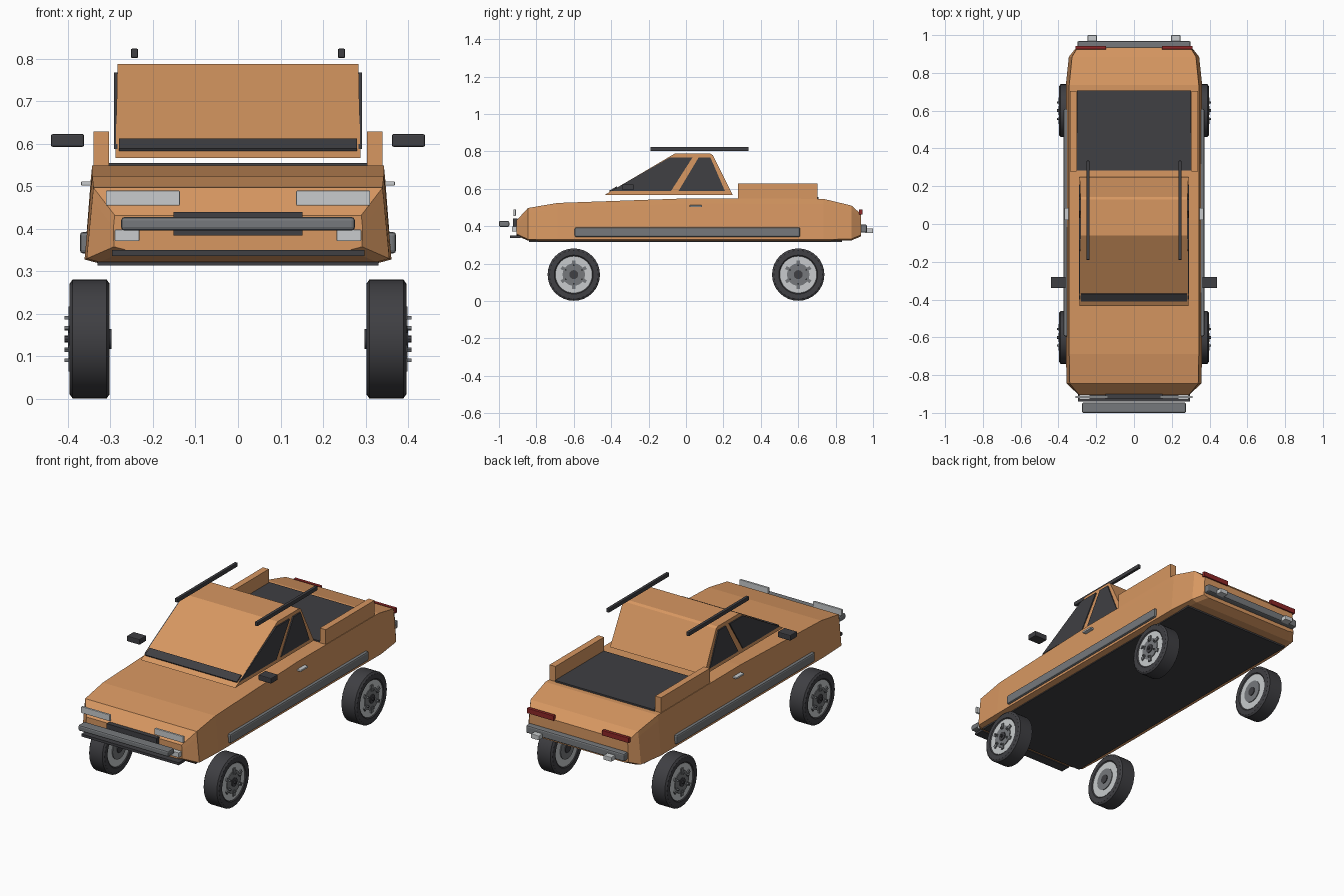
import bpy, bmesh, math
from mathutils import Vector, Matrix

if "Cube" in bpy.data.objects:
    bpy.data.objects.remove(bpy.data.objects["Cube"])


def material(name, rgb):
    m = bpy.data.materials.new(name)
    m.diffuse_color = (*rgb, 1)
    m.use_nodes = True
    m.node_tree.nodes["Principled BSDF"].inputs["Base Color"].default_value = m.diffuse_color
    return m


ORANGE = material("orange_paint", (0.68, 0.31, 0.12))
DARK = material("dark_rubber", (0.05, 0.05, 0.056))
GREY = material("grey_metal", (0.18, 0.19, 0.2))
LIGHT = material("light_silver", (0.58, 0.6, 0.61))
RED = material("red_lens", (0.27, 0.02, 0.02))


def finish(name, bm, mat, bevel=0, smooth=False):
    bmesh.ops.recalc_face_normals(bm, faces=bm.faces[:])
    me = bpy.data.meshes.new(name)
    bm.to_mesh(me)
    bm.free()
    me.materials.append(mat)
    ob = bpy.data.objects.new(name, me)
    bpy.context.collection.objects.link(ob)
    if bevel:
        mod = ob.modifiers.new("bevel", 'BEVEL')
        mod.width = bevel
        mod.segments = 2
    if smooth:
        bpy.ops.object.select_all(action='DESELECT')
        ob.select_set(True)
        bpy.context.view_layer.objects.active = ob
        bpy.ops.object.shade_smooth_by_angle(angle=math.radians(35))
    return ob


def box(name, x, y, z, mat, bevel=0):
    """Box from (min, max) ranges."""
    bm = bmesh.new()
    bmesh.ops.create_cube(bm, size=1)
    for v in bm.verts:
        for i, (a, b) in enumerate((x, y, z)):
            v.co[i] = a if v.co[i] < 0 else b
    return finish(name, bm, mat, bevel)


def pair(name, x, y, z, mat, bevel=0):
    """Box on the right and its mirror on the left."""
    box("right_" + name, x, y, z, mat, bevel)
    box("left_" + name, (-x[1], -x[0]), y, z, mat, bevel)


def loft(name, rings, mat):
    """Skin closed rings of equal length and cap both ends."""
    bm = bmesh.new()
    vs = [[bm.verts.new(p) for p in r] for r in rings]
    n = len(vs[0])
    for a, b in zip(vs, vs[1:]):
        for i in range(n):
            j = (i + 1) % n
            bm.faces.new((a[i], a[j], b[j], b[i]))
    bm.faces.new(vs[0])
    bm.faces.new(vs[-1])
    return finish(name, bm, mat)


def side_plate(name, yz, x0, x1, mat):
    """Side profile extruded between two x positions."""
    return loft(name, [[(x, y, z) for y, z in yz] for x in (x0, x1)], mat)


def lathe(name, profile, centre, mat, steps=32):
    """Closed (radius, x) profile turned about the axle."""
    bm = bmesh.new()
    rings = []
    for k in range(steps):
        a = 2 * math.pi * k / steps
        rings.append([bm.verts.new(Vector(centre) + Vector((x, r * math.cos(a), r * math.sin(a))))
                      for r, x in profile])
    n = len(profile)
    for k in range(steps):
        a, b = rings[k], rings[(k + 1) % steps]
        for i in range(n):
            j = (i + 1) % n
            bm.faces.new((a[i], a[j], b[j], b[i]))
    return finish(name, bm, mat, smooth=True)


def disc(name, radius, x0, x1, centre, mat, sides=32):
    bm = bmesh.new()
    bmesh.ops.create_cone(bm, cap_ends=True, segments=sides, radius1=radius, radius2=radius,
                          depth=x1 - x0, matrix=Matrix.Rotation(math.pi / 2, 4, 'Y'))
    bmesh.ops.translate(bm, verts=bm.verts[:], vec=Vector(centre) + Vector(((x0 + x1) / 2, 0, 0)))
    return finish(name, bm, mat, smooth=True)


# Body shell: y, bottom z, top z, bottom half width, top half width
stations = [(-.905, .350, .432, .292, .290), (-.845, .322, .497, .356, .340),
            (-.687, .320, .524, .361, .343), (.02, .320, .549, .361, .343),
            (.735, .320, .546, .361, .343), (.885, .324, .510, .345, .328),
            (.935, .345, .465, .305, .298)]
rings = []
for y, zb, zt, wb, wt in stations:
    half = [(wb - .03, zb), (wb, zb + .008), (wt + .003, zt - .028), (wt, zt)]
    rings.append([(x, y, z) for x, z in half] + [(-x, y, z) for x, z in reversed(half)])
loft("body", rings, ORANGE)
box("underbody", (-.33, .33), (-.84, .835), (.314, .323), DARK)

# Cabin and its glass
cabin = [(-.435, .567), (-.06, .788), (.13, .788), (.143, .78), (.25, .567)]
loft("cabin", [[(s * (.288 - (z - .567) * .02), y, z) for y, z in cabin] for s in (-1, 1)], ORANGE)
for side, s in (("right", 1), ("left", -1)):
    side_plate(side + "_front_window", [(-.40, .588), (-.085, .768), (.035, .768), (-.08, .588)],
               s * .283, s * .2915, DARK)
    side_plate(side + "_rear_window", [(-.04, .588), (.068, .768), (.13, .768), (.208, .588)],
               s * .283, s * .2915, DARK)
side_plate("windshield_strip", [(-.408, .583), (-.368, .6065), (-.371, .6125), (-.411, .589)],
           -.28, .28, DARK)

# Roof bars, mirrors, handles, side trim
pair("roof_bar", (.235, .252), (-.19, .335), (.802, .824), DARK, .003)
pair("mirror", (.362, .440), (-.34, -.28), (.593, .623), DARK, .004)
pair("door_handle", (.345, .369), (.02, .085), (.502, .512), LIGHT, .002)
pair("side_trim", (.345, .372), (-.595, .61), (.342, .393), GREY, .008)

# Cargo bed
box("bed_floor", (-.303, .303), (.282, .708), (.535, .555), DARK)
pair("bed_rail", (.304, .340), (.278, .703), (.53, .629), ORANGE)

# Front end
box("front_bumper", (-.275, .275), (-1.0, -.945), (.396, .428), GREY, .008)
box("grille", (-.152, .152), (-.926, -.9), (.385, .44), DARK)
pair("headlight", (.137, .311), (-.922, -.910), (.455, .490), LIGHT, .002)
pair("fog_light", (.232, .290), (-.93, -.9), (.371, .398), LIGHT, .002)
box("front_lip", (-.297, .297), (-.94, -.885), (.336, .350), DARK)

# Rear end
box("rear_bumper", (-.30, .30), (.93, .968), (.365, .408), GREY, .008)
pair("tail_light", (.147, .31), (.925, .943), (.462, .49), RED, .002)
pair("tail_pipe", (.197, .245), (.96, 1.0), (.363, .388), LIGHT, .003)

# Wheels
tyre = [(.096, -.040), (.104, -.047), (.130, -.047), (.140, -.040),
        (.140, .040), (.130, .047), (.104, .047), (.096, .040)]
for end, y in (("front", -.6), ("rear", .6)):
    for side, s in (("right", 1), ("left", -1)):
        c = (s * .349, y, .141)
        tag = f"{end}_{side}_"
        lathe(tag + "tyre", tyre, c, DARK)
        disc(tag + "rim", .0985, -.043, .043, c, LIGHT)
        disc(tag + "hub", .060, -.047, .047, c, GREY, 24)
        disc(tag + "hub_cap", .024, -.051, .051, c, DARK, 16)
        disc(tag + "axle_tip", .008, min(0, s * .059), max(0, s * .059), c, DARK, 8)
        # Six spokes with a small bolt each
        bm = bmesh.new()
        for k in range(6):
            turn = Matrix.Translation(c) @ Matrix.Rotation(k * math.pi / 3, 4, 'X')
            for off, size in (((s * .046, 0, .060), (.008, .018, .032)),
                              ((s * .052, 0, .050), (.014, .008, .008))):
                bmesh.ops.create_cube(bm, size=1, matrix=turn @ Matrix.Translation(off)
                                      @ Matrix.Diagonal((*size, 1)))
        finish(tag + "spokes", bm, GREY)
